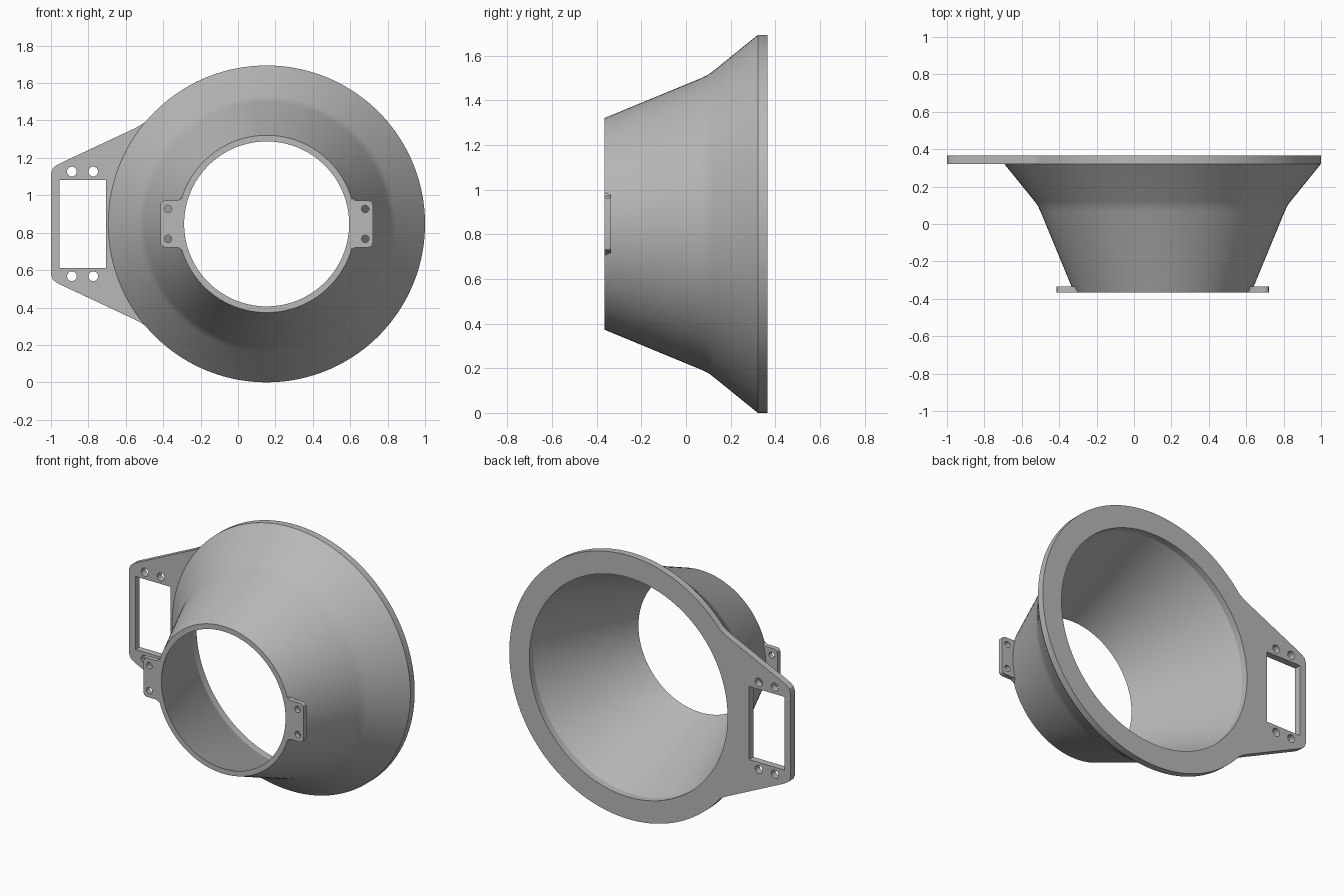
import bpy, bmesh
from math import sin, cos, radians, tau
from mathutils import Vector

cube = bpy.data.objects.get("Cube")
if cube:
    bpy.data.objects.remove(cube, do_unlink=True)

CX, CZ = 0.153, 0.847            # axis of the funnel
FRONT, SEAT, BACK = -0.366, 0.322, 0.366
RIM, BORE = 0.847, 0.705
SEGMENTS = 128

grey = bpy.data.materials.new("grey plastic")
grey.use_nodes = True
colour = (0.48, 0.48, 0.48, 1)
grey.diffuse_color = colour
grey.node_tree.nodes["Principled BSDF"].inputs["Base Color"].default_value = colour


def finish(name, bm):
    bmesh.ops.recalc_face_normals(bm, faces=bm.faces)
    mesh = bpy.data.meshes.new(name)
    bm.to_mesh(mesh)
    bm.free()
    mesh.materials.append(grey)
    obj = bpy.data.objects.new(name, mesh)
    obj.location = (CX, 0, CZ)
    bpy.context.collection.objects.link(obj)
    bpy.ops.object.select_all(action="DESELECT")
    obj.select_set(True)
    bpy.context.view_layer.objects.active = obj
    bpy.ops.object.shade_smooth_by_angle(angle=radians(30))
    return obj


def circle(x, z, r, n):
    return [(x + r * cos(tau * i / n), z + r * sin(tau * i / n)) for i in range(n)]


def plate(name, loops, y0, y1):
    """Extruded plate: first loop is the outline, the rest are holes."""
    bm = bmesh.new()
    edges = []
    for loop in loops:
        verts = [bm.verts.new((x, y0, z)) for x, z in loop]
        edges += [bm.edges.new((v, verts[i - 1])) for i, v in enumerate(verts)]
    bmesh.ops.triangle_fill(bm, edges=edges, use_beauty=True, normal=(0, -1, 0))
    new = bmesh.ops.extrude_face_region(bm, geom=bm.faces[:], use_keep_orig=True)["geom"]
    moved = [g for g in new if isinstance(g, bmesh.types.BMVert)]
    bmesh.ops.translate(bm, verts=moved, vec=Vector((0, y1 - y0, 0)))
    return finish(name, bm)


def lathe(name, profile):
    """Spin (radius, y) points round the y axis."""
    bm = bmesh.new()
    rings = [[bm.verts.new((x, y, z)) for x, z in circle(0, 0, r, SEGMENTS)]
             for r, y in profile]
    for a, b in zip(rings, rings[1:]):
        for i in range(SEGMENTS):
            bm.faces.new((a[i - 1], a[i], b[i], b[i - 1]))
    return finish(name, bm)


# Funnel: flared outside, straight cone inside
lathe("funnel", [(RIM, SEAT), (0.685, 0.122), (0.667, 0.097), (0.652, 0.065),
                 (0.474, FRONT), (0.441, FRONT), (BORE, SEAT)])

# Back flange with the side bracket, its window and screw holes
arc = [(RIM * cos(radians(a)), RIM * sin(radians(a))) for a in range(-140, 141, 2)]
tab = [(-0.675, 0.527), (-0.707, 0.51), (-1.10, 0.326), (-1.123, 0.314),
       (-1.143, 0.298), (-1.153, 0.27)]
outline = arc + tab + [(x, -z) for x, z in reversed(tab)]
window = [(-1.108, -0.235), (-0.858, -0.235), (-0.858, 0.235), (-1.108, 0.235)]
screws = [circle(x, z, 0.026, 24) for x in (-1.041, -0.927) for z in (-0.28, 0.28)]
plate("back_flange", [outline, circle(0, 0, BORE, SEGMENTS), window] + screws, SEAT, BACK)

# Two small front ears with rounded corners and screw holes
half = [(0.456, 0.0), (0.456, 0.14), (0.466, 0.13), (0.48, 0.125), (0.545, 0.125),
        (0.557, 0.121), (0.565, 0.113), (0.568, 0.10)]
ear = half + [(x, -z) for x, z in reversed(half[1:])]
holes = [circle(0.527, z, 0.02, 20) for z in (-0.08, 0.08)]
for name, side in (("left_ear", 1), ("right_ear", -1)):
    plate(name, [[(side * x, z) for x, z in loop] for loop in [ear] + holes],
          FRONT, FRONT + 0.031)
